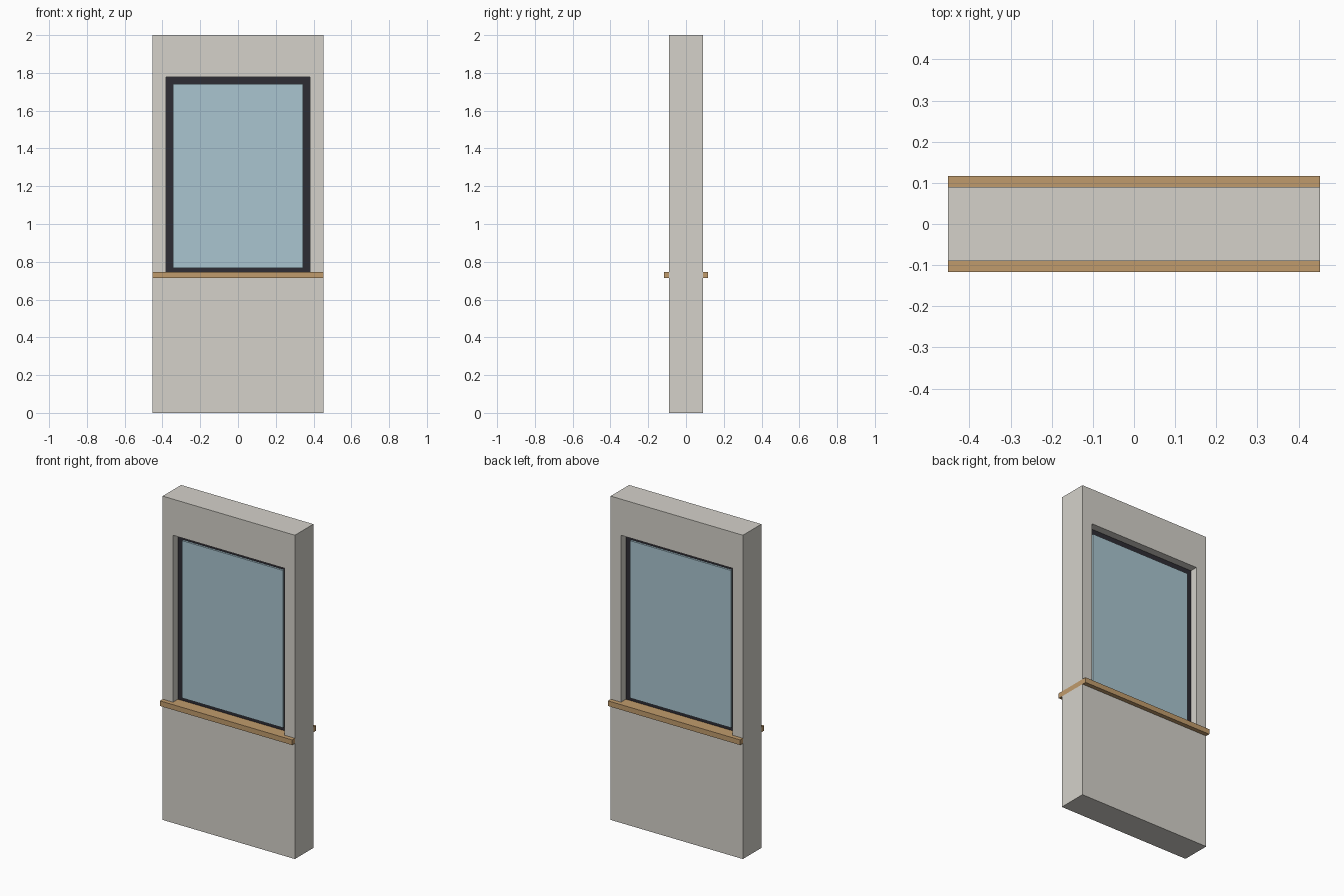
import bpy
import bmesh

if "Cube" in bpy.data.objects:
    bpy.data.objects.remove(bpy.data.objects["Cube"])


def material(name, color):
    mat = bpy.data.materials.new(name)
    mat.diffuse_color = (*color, 1)
    mat.use_nodes = True
    mat.node_tree.nodes["Principled BSDF"].inputs["Base Color"].default_value = mat.diffuse_color
    return mat


def finish(name, bm, mat):
    bmesh.ops.recalc_face_normals(bm, faces=bm.faces[:])
    mesh = bpy.data.meshes.new(name)
    bm.to_mesh(mesh)
    bm.free()
    mesh.materials.append(mat)
    obj = bpy.data.objects.new(name, mesh)
    bpy.context.collection.objects.link(obj)
    return obj


def rect(bm, half_w, z0, z1, y):
    corners = ((-half_w, z0), (half_w, z0), (half_w, z1), (-half_w, z1))
    return [bm.verts.new((x, y, z)) for x, z in corners]


def slab(name, half_w, half_d, z0, z1, mat, hole=None):
    """Box centred on x and y, with an optional (half_w, z0, z1) through hole."""
    bm = bmesh.new()
    front, back = (rect(bm, half_w, z0, z1, y) for y in (-half_d, half_d))
    if hole:
        hole_front, hole_back = (rect(bm, *hole, y) for y in (-half_d, half_d))
    else:
        bm.faces.new(front)
        bm.faces.new(back)
    for i in range(4):
        j = (i + 1) % 4
        bm.faces.new((front[i], front[j], back[j], back[i]))
        if hole:
            bm.faces.new((hole_front[i], hole_front[j], hole_back[j], hole_back[i]))
            for outer, inner in ((front, hole_front), (back, hole_back)):
                bm.faces.new((outer[i], outer[j], inner[j], inner[i]))
    return finish(name, bm, mat)


plaster = material("plaster", (0.66, 0.64, 0.59))
dark = material("dark_frame", (0.027, 0.025, 0.033))
glass = material("glass", (0.40, 0.56, 0.63))
wood = material("wood", (0.53, 0.33, 0.15))

opening = (0.381, 0.73, 1.777)
pane = (0.344, 0.768, 1.74)

# Wall panel with window opening
slab("wall", 0.452, 0.09, 0.0, 2.0, plaster, hole=opening)

# Frame recessed in the opening, pane slightly thicker than the frame
slab("window_frame", opening[0], 0.042, opening[1], opening[2], dark, hole=pane)
slab("window_pane", pane[0], 0.054, pane[1], pane[2], glass)

# Sill running through the wall and projecting on both faces
slab("window_sill", 0.452, 0.117, 0.714, 0.746, wood)
